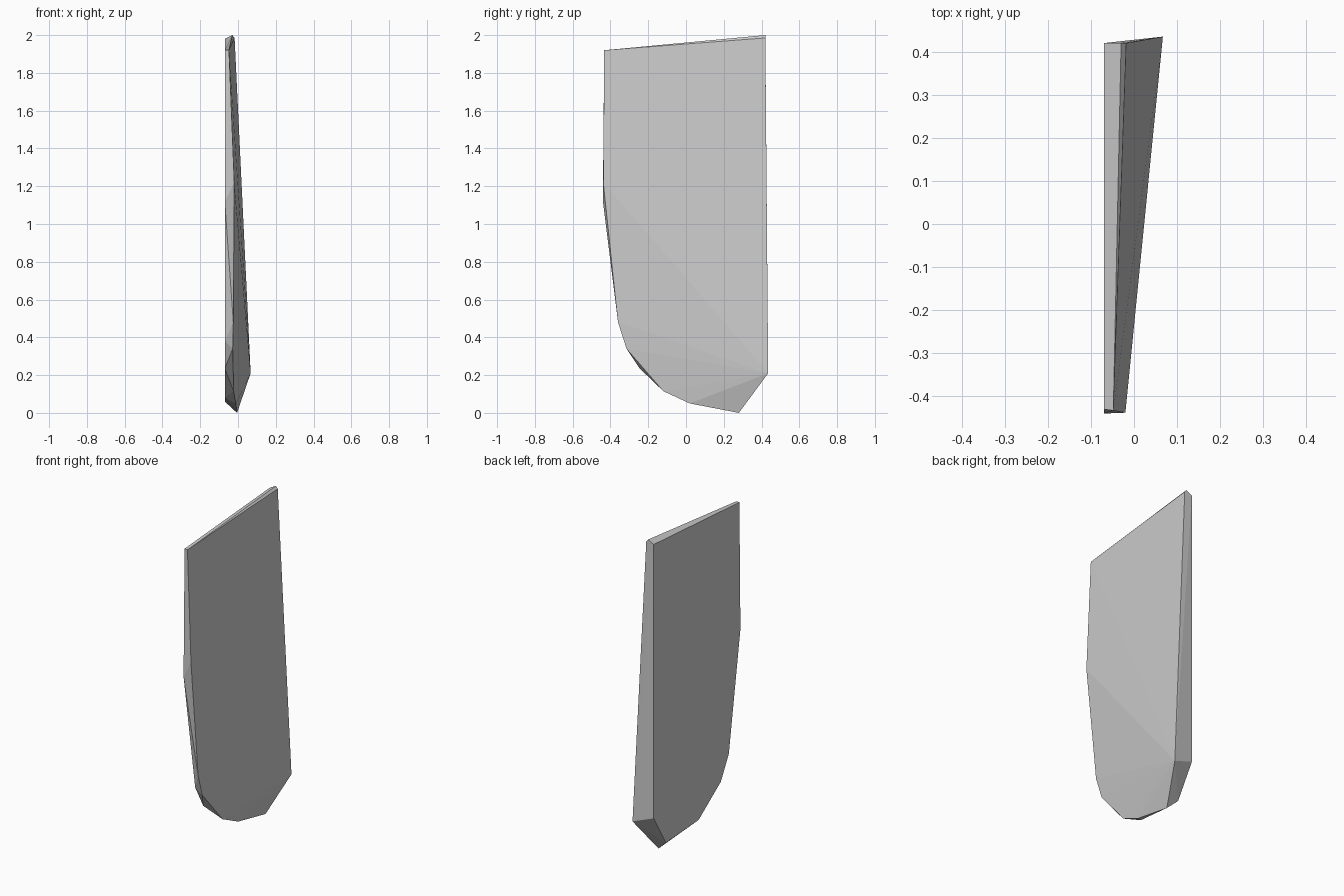
import bpy
import bmesh

old = bpy.data.objects.get("Cube")
if old:
    bpy.data.objects.remove(old, do_unlink=True)

# Plain grey material
grey = bpy.data.materials.new("plain_grey")
grey.use_nodes = True
colour = (0.6, 0.6, 0.6, 1)
grey.diffuse_color = colour
grey.node_tree.nodes["Principled BSDF"].inputs["Base Color"].default_value = colour

# Flat side outline as (y, z), on one upright plane
FLAT_X = -0.07
flat_side = [(-0.43, 1.92), (0.42, 1.98), (0.42, 0.26), (0.30, 0.06),
             (-0.025, 0.08), (-0.245, 0.235), (-0.325, 0.38), (-0.44, 1.12)]

# Bulging side outline as (x, y, z), thickest at the lower back corner
bulged_side = [(-0.048, -0.433, 1.92), (-0.03, 0.42, 2.0), (-0.018, 0.42, 1.985),
               (0.067, 0.435, 0.21), (-0.005, 0.28, 0.0), (-0.012, 0.02, 0.05),
               (-0.023, -0.12, 0.115), (-0.028, -0.315, 0.34),
               (-0.025, -0.36, 0.48), (-0.02, -0.438, 1.22)]

# Wrap both outlines in one faceted convex slab
bm = bmesh.new()
for y, z in flat_side:
    bm.verts.new((FLAT_X, y, z))
for point in bulged_side:
    bm.verts.new(point)
hull = bmesh.ops.convex_hull(bm, input=bm.verts[:])
spare = {v for v in hull["geom_interior"] + hull["geom_unused"]
         if isinstance(v, bmesh.types.BMVert) and not v.link_faces}
bmesh.ops.delete(bm, geom=list(spare), context='VERTS')

# Merge coplanar triangles into clean flat faces
bmesh.ops.dissolve_limit(bm, angle_limit=0.005, verts=bm.verts[:], edges=bm.edges[:])
bmesh.ops.recalc_face_normals(bm, faces=bm.faces[:])

mesh = bpy.data.meshes.new("tapered_slab")
bm.to_mesh(mesh)
bm.free()
mesh.materials.append(grey)
slab = bpy.data.objects.new("tapered_slab", mesh)
bpy.context.collection.objects.link(slab)
